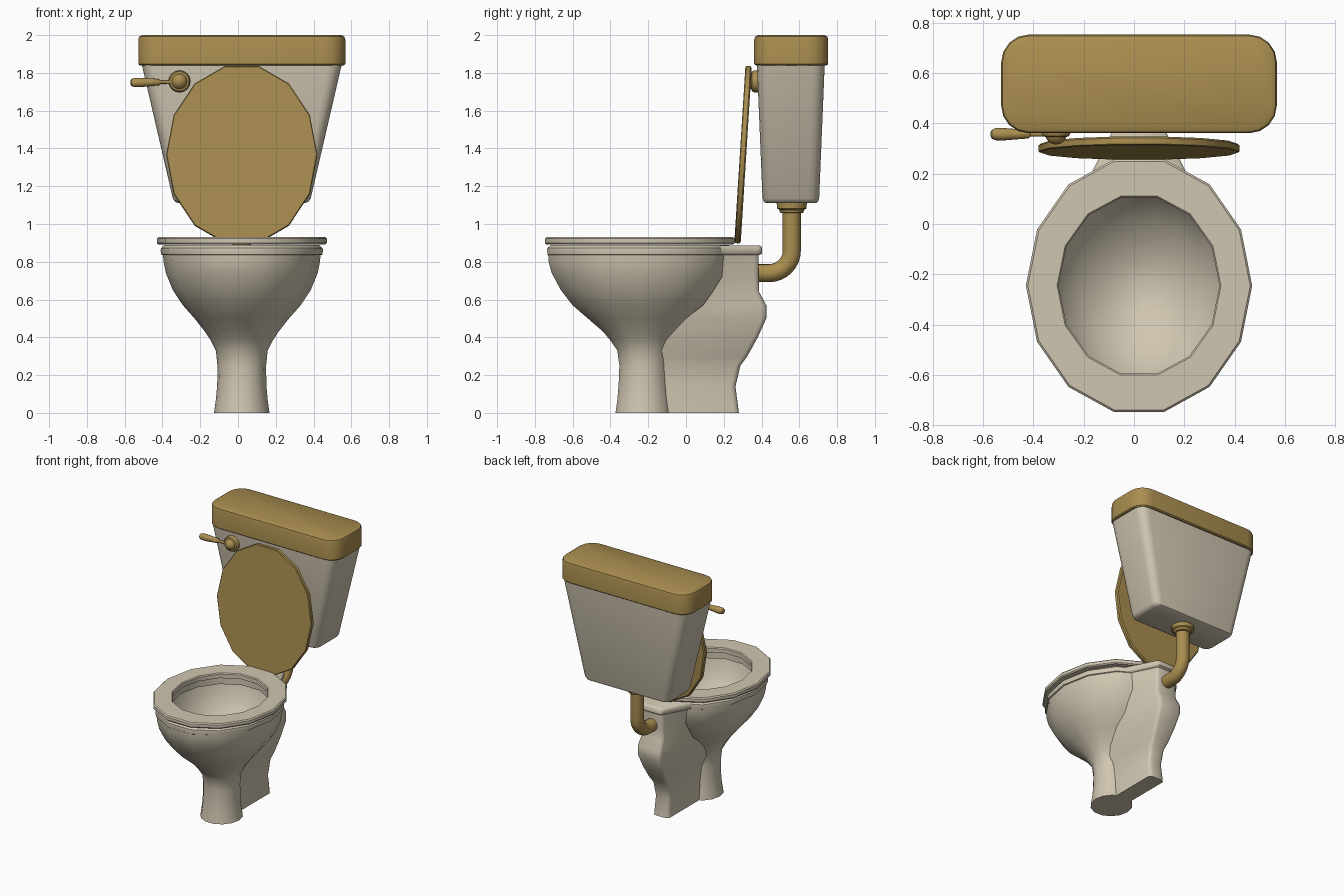
import bpy, bmesh, math
from mathutils import Vector as V

if "Cube" in bpy.data.objects:
    bpy.data.objects.remove(bpy.data.objects["Cube"])

CX = 0.02   # main body is slightly off centre because the lever sticks out


def material(name, rgb):
    m = bpy.data.materials.new(name)
    m.diffuse_color = (*rgb, 1)
    m.use_nodes = True
    m.node_tree.nodes["Principled BSDF"].inputs["Base Color"].default_value = m.diffuse_color
    return m


CREAM = material("cream_ceramic", (0.63, 0.565, 0.44))
GOLD = material("golden_wood_brass", (0.40, 0.27, 0.08))


def loft(name, rings, mat, loop=False, angle=35):
    """Skin a list of equal-length rings; cap the ends unless looped."""
    bm = bmesh.new()
    vr = [[bm.verts.new(p) for p in r] for r in rings]
    n = len(vr[0])
    pairs = list(zip(vr, vr[1:])) + ([(vr[-1], vr[0])] if loop else [])
    for a, b in pairs:
        for i in range(n):
            j = (i + 1) % n
            bm.faces.new((a[i], a[j], b[j], b[i]))
    if not loop:
        bm.faces.new(vr[0])
        bm.faces.new(vr[-1])
    bmesh.ops.recalc_face_normals(bm, faces=bm.faces)
    for f in bm.faces:
        f.smooth = True
    for e in bm.edges:
        e.smooth = e.calc_face_angle(0) < math.radians(angle)
    me = bpy.data.meshes.new(name)
    bm.to_mesh(me)
    bm.free()
    me.materials.append(mat)
    ob = bpy.data.objects.new(name, me)
    bpy.context.collection.objects.link(ob)
    return ob


def oval(rx, ry, cy, z, n=14):
    return [V((CX + rx * math.cos(2 * math.pi * i / n),
               cy + ry * math.sin(2 * math.pi * i / n), z)) for i in range(n)]


def rounded_rect(hx, hy, r, cy, z, seg=4):
    pts = []
    for k, (sx, sy) in enumerate(((1, 1), (-1, 1), (-1, -1), (1, -1))):
        for i in range(seg + 1):
            a = math.pi / 2 * (k + i / seg)
            pts.append(V((CX + sx * (hx - r) + r * math.cos(a),
                          cy + sy * (hy - r) + r * math.sin(a), z)))
    return pts


def tube(name, stations, side, mat, axis=None, n=16):
    """Round sections (position, radius) along a path."""
    side = V(side)
    rings = []
    for i, (p, r) in enumerate(stations):
        a = stations[max(i - 1, 0)][0]
        b = stations[min(i + 1, len(stations) - 1)][0]
        t = V(axis) if axis else (V(b) - V(a)).normalized()
        up = t.cross(side)
        rings.append([V(p) + r * (side * math.cos(2 * math.pi * k / n)
                                  + up * math.sin(2 * math.pi * k / n)) for k in range(n)])
    return loft(name, rings, mat, angle=40)


def wedge(name, sections, mat):
    """Stack of tapered sections (z, y front, y back, half width front, back)."""
    rings = []
    for z, yf, yb, wf, wb in sections:
        c = 0.025
        half = [(wf, yf), (wb, yb - c), (wb - 0.3 * c, yb - 0.3 * c), (wb - c, yb)]
        rings.append([V((CX + x, y, z)) for x, y in half]
                     + [V((CX - x, y, z)) for x, y in reversed(half)])
    return loft(name, rings, mat, angle=50)


# bowl with pedestal outside, rim and hollow basin inside: (z, rx, ry, cy)
bowl = [(0, .147, .152, -.225), (.07, .137, .142, -.225), (.15, .13, .135, -.225),
        (.25, .129, .131, -.225), (.33, .137, .140, -.227), (.38, .162, .172, -.23),
        (.43, .195, .212, -.232), (.50, .250, .290, -.237), (.57, .312, .370, -.24),
        (.65, .365, .430, -.243), (.74, .402, .478, -.245), (.80, .414, .495, -.245),
        (.835, .417, .497, -.245), (.838, .426, .501, -.245), (.86, .430, .503, -.245),
        (.872, .428, .502, -.245), (.888, .41, .485, -.245),
        (.888, .335, .374, -.245), (.84, .335, .374, -.245), (.825, .375, .43, -.245),
        (.74, .36, .41, -.245), (.64, .315, .355, -.245), (.56, .25, .28, -.245),
        (.49, .16, .18, -.245), (.455, .08, .09, -.245), (.445, .03, .035, -.245)]
loft("bowl", [oval(rx, ry, cy, z) for z, rx, ry, cy in bowl], CREAM)

# rear trapway and the shelf on top of it
wedge("trapway", [(0, -.2, .28, .065, .065), (.14, -.2, .262, .062, .062),
                  (.25, -.2, .288, .07, .065), (.30, -.2, .325, .09, .075),
                  (.40, -.15, .38, .12, .09), (.50, 0, .425, .138, .1),
                  (.57, .09, .425, .14, .1), (.64, .14, .387, .15, .095),
                  (.72, .19, .385, .15, .09), (.84, .2, .385, .17, .09)], CREAM)
wedge("rear_shelf", [(.835, .18, .39, .19, .095), (.845, .18, .402, .2, .102),
                     (.877, .18, .402, .2, .102), (.886, .18, .394, .19, .095)], CREAM)

# seat ring
seat = [(.892, .443, .508), (.90, .45, .515), (.922, .45, .515), (.93, .442, .507),
        (.93, .326, .365), (.923, .32, .359), (.892, .32, .359)]
loft("seat", [oval(rx, ry, -.245, z) for z, rx, ry in seat], CREAM, loop=True)

# raised seat cover, leaning back a little
tilt = math.radians(3.6)
cover = []
for d, s in ((-.017, .99), (-.013, 1), (.010, 1), (.017, .98)):
    ring = []
    for i in range(14):
        a = 2 * math.pi * i / 14
        x, h = .40 * s * math.cos(a), .482 * s * math.sin(a)
        ring.append(V((CX + x, .302 + h * math.sin(tilt) + d * math.cos(tilt),
                       1.367 + h * math.cos(tilt) - d * math.sin(tilt))))
    cover.append(ring)
loft("seat_cover", cover, GOLD)

# cistern and its lid
loft("cistern", [rounded_rect(hx, hy, r, .555, z) for z, hx, hy, r in
                 ((1.11, .335, .13, .04), (1.117, .352, .143, .05), (1.135, .365, .15, .055),
                  (1.86, .533, .18, .07))], CREAM)
loft("cistern_lid", [rounded_rect(hx, hy, r, .557, z) for z, hx, hy, r in
                     ((1.84, .54, .187, .10), (1.847, .548, .196, .11),
                      (1.975, .548, .196, .11), (1.992, .543, .191, .105),
                      (2.0, .528, .176, .09))], GOLD)

# flush pipe with elbow, and the nut under the cistern
path = [(CX, .56, 1.09), (CX, .56, .86)]
path += [(CX, .44 + .12 * math.cos(a), .86 - .12 * math.sin(a))
         for a in (math.pi / 2 * i / 8 for i in range(1, 9))]
path.append((CX, .36, .74))
tube("flush_pipe", [(p, .048) for p in path], (1, 0, 0), GOLD)
tube("pipe_nut", [((CX, .56, z), r) for z, r in
                  ((1.058, .05), (1.06, .062), (1.075, .066), (1.082, .078), (1.112, .08))],
     (1, 0, 0), GOLD, axis=(0, 0, 1))

# flush lever: wall flange, round knob, thin arm and swelling grip
LX, LZ = -.31, 1.755
tube("lever_flange", [((LX, y, LZ), r) for y, r in
                      ((.41, .058), (.362, .058), (.35, .052), (.346, .042))],
     (1, 0, 0), GOLD, axis=(0, 1, 0))
tube("lever_knob", [((LX, .358 - .042 * math.cos(a), LZ), .043 * math.sin(a))
                    for a in (math.pi * (i + .1) / 8.2 for i in range(9))],
     (1, 0, 0), GOLD, axis=(0, 1, 0))
tube("lever_handle", [((x, .357, z), r) for x, z, r in
                      ((-.57, 1.749, .008), (-.565, 1.749, .018), (-.55, 1.749, .024),
                       (-.52, 1.749, .025), (-.46, 1.75, .020), (-.42, 1.751, .017),
                       (-.412, 1.751, .010), (-.37, 1.752, .009), (-.31, 1.755, .012))],
     (0, 1, 0), GOLD, axis=(1, 0, 0))
